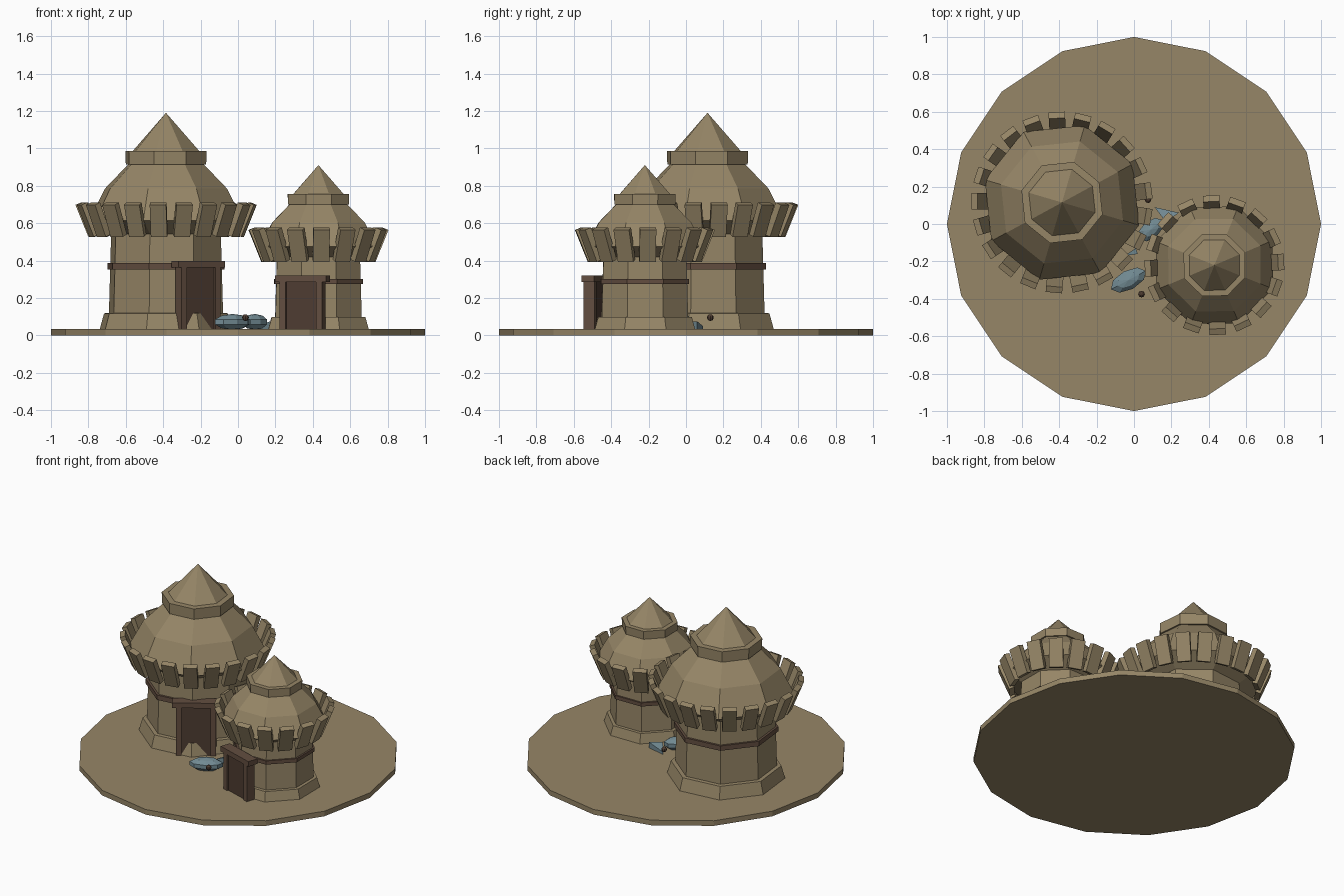
import bpy, bmesh, math
from mathutils import Matrix, Vector

if "Cube" in bpy.data.objects:
    bpy.data.objects.remove(bpy.data.objects["Cube"])


def material(name, rgb):
    m = bpy.data.materials.new(name)
    m.diffuse_color = (*rgb, 1)
    m.use_nodes = True
    m.node_tree.nodes["Principled BSDF"].inputs["Base Color"].default_value = m.diffuse_color
    return m


CLAY = material("tan clay", (0.305, 0.238, 0.135))
BAND = material("brown wood", (0.125, 0.076, 0.051))
DOOR = material("dark brown wood", (0.075, 0.045, 0.031))
BLUE = material("blue grey", (0.17, 0.26, 0.295))


def finish(bm, name, mat):
    bmesh.ops.recalc_face_normals(bm, faces=bm.faces)
    me = bpy.data.meshes.new(name)
    bm.to_mesh(me)
    bm.free()
    me.materials.append(mat)
    ob = bpy.data.objects.new(name, me)
    bpy.context.collection.objects.link(ob)
    return ob


def lathe(name, mat, centre, profile, sides, turn):
    """Closed faceted solid from (radius, height) pairs; radius 0 makes a tip."""
    bm = bmesh.new()
    rings = []
    for r, z in profile:
        count = sides if r else 1
        rings.append([bm.verts.new((centre[0] + r * math.cos(turn + 2 * math.pi * i / sides),
                                    centre[1] + r * math.sin(turn + 2 * math.pi * i / sides), z))
                      for i in range(count)])
    for a, b in zip(rings, rings[1:]):
        for i in range(sides):
            j = (i + 1) % sides
            if len(b) == 1:
                bm.faces.new((a[i], a[j], b[0]))
            else:
                bm.faces.new((a[i], a[j], b[j], b[i]))
    for ring in (rings[0], rings[-1]):
        if len(ring) > 1:
            bm.faces.new(ring)
    return finish(bm, name, mat)


def add_box(bm, size, matrix):
    bmesh.ops.create_cube(bm, size=1, matrix=matrix @ Matrix.Diagonal((*size, 1)))


def door(name, centre, angle, radius, width, height):
    """Door frame, lintel and panel facing outward along the given angle."""
    base = (Matrix.Translation((*centre, 0.033)) @ Matrix.Rotation(angle, 4, 'Z')
            @ Matrix.Translation((radius, 0, 0)))
    post = 0.035
    bm = bmesh.new()
    for s in (-1, 1):
        add_box(bm, (0.06, post, height - 0.02),
                base @ Matrix.Translation((0, s * (width - post) / 2, (height - 0.02) / 2)))
    add_box(bm, (0.07, width + 0.045, 0.035), base @ Matrix.Translation((0, 0, height - 0.0175)))
    finish(bm, name + "_frame", BAND)
    bm = bmesh.new()
    add_box(bm, (0.045, width - 2 * post + 0.002, height - 0.03),
            base @ Matrix.Translation((-0.003, 0, (height - 0.03) / 2)))
    finish(bm, name + "_panel", DOOR)


def planks(name, centre, count, phase, radius, z):
    """Ring of boards leaning outward around the eaves."""
    bm = bmesh.new()
    for i in range(count):
        m = (Matrix.Translation((*centre, z))
             @ Matrix.Rotation(math.radians(phase) + 2 * math.pi * i / count, 4, 'Z')
             @ Matrix.Translation((radius, 0, 0)) @ Matrix.Rotation(math.radians(22), 4, 'Y'))
        add_box(bm, (0.035, 0.088, 0.184), m)
    finish(bm, name, CLAY)


def hut(name, c, turn, kr, kz):
    """Faceted hut; kr scales radii and kz scales heights above the ground."""
    def prof(points):
        return [(r * kr, 0.035 + (z - 0.035) * kz) for r, z in points]
    t = math.radians(turn)
    lathe(name + "_wall", CLAY, c, prof([(0.37, 0.03), (0.345, 0.118), (0.318, 0.12),
                                         (0.305, 0.57)]), 8, t)
    lathe(name + "_band", BAND, c, prof([(0.326, 0.353), (0.326, 0.386)]), 8, t)
    lathe(name + "_roof", CLAY, c, prof([(0.30, 0.54), (0.43, 0.615), (0.385, 0.70),
                                         (0.34, 0.785), (0.205, 0.92)]), 8, t)
    lathe(name + "_cap", CLAY, c, prof([(0.224, 0.913), (0.226, 0.985), (0.185, 0.986),
                                        (0, 1.19)]), 8, t)


# Ground disc
lathe("ground_disc", CLAY, (0, 0), [(1, 0), (1, 0.035)], 16, 0)

# Two huts with eaves and doors
BIG, SMALL = (-0.385, 0.115), (0.43, -0.22)
hut("large_hut", BIG, 28.6, 1, 1)
hut("small_hut", SMALL, 23, 0.785, 0.758)
planks("large_hut_eaves", BIG, 21, 7.7, 0.433, 0.619)
planks("small_hut_eaves", SMALL, 16, 2.7, 0.322, 0.485)
door("large_door", BIG, math.radians(-57), 0.315, 0.25, 0.365)
door("small_door", SMALL, math.radians(-108), 0.275, 0.24, 0.287)


# Low blue bodies between the huts, each with a pointed fin
def blue_body(name, loc, angle, size):
    bm = bmesh.new()
    m = Matrix.Translation(loc) @ Matrix.Rotation(math.radians(angle), 4, 'Z')
    bmesh.ops.create_uvsphere(bm, u_segments=8, v_segments=5, radius=0.5,
                              matrix=m @ Matrix.Diagonal((*size, 1)))
    finish(bm, name, BLUE)


def fin(name, tip, a, b):
    bm = bmesh.new()
    top = [bm.verts.new(Vector((*p, z))) for p, z in ((tip, 0.05), (a, 0.075), (b, 0.075))]
    low = [bm.verts.new(Vector((v.co.x, v.co.y, 0.035))) for v in top]
    bm.faces.new(top)
    bm.faces.new(low)
    for i in range(3):
        j = (i + 1) % 3
        bm.faces.new((top[i], top[j], low[j], low[i]))
    finish(bm, name, BLUE)


blue_body("front_blue_body", (-0.03, -0.30, 0.072), 28, (0.22, 0.11, 0.085))
blue_body("rear_blue_body", (0.09, -0.03, 0.072), 40, (0.17, 0.10, 0.085))
fin("front_fin", (-0.05, -0.17), (0.01, -0.13), (0.02, -0.16))
fin("rear_fin", (0.11, 0.09), (0.24, 0.06), (0.17, 0.01))

# Small brown knobs
for n, p in (("front_knob", (0.04, -0.375, 0.095)), ("rear_knob", (0.075, 0.13, 0.095))):
    bm = bmesh.new()
    bmesh.ops.create_uvsphere(bm, u_segments=8, v_segments=6, radius=0.018,
                              matrix=Matrix.Translation(p))
    finish(bm, n, DOOR)
